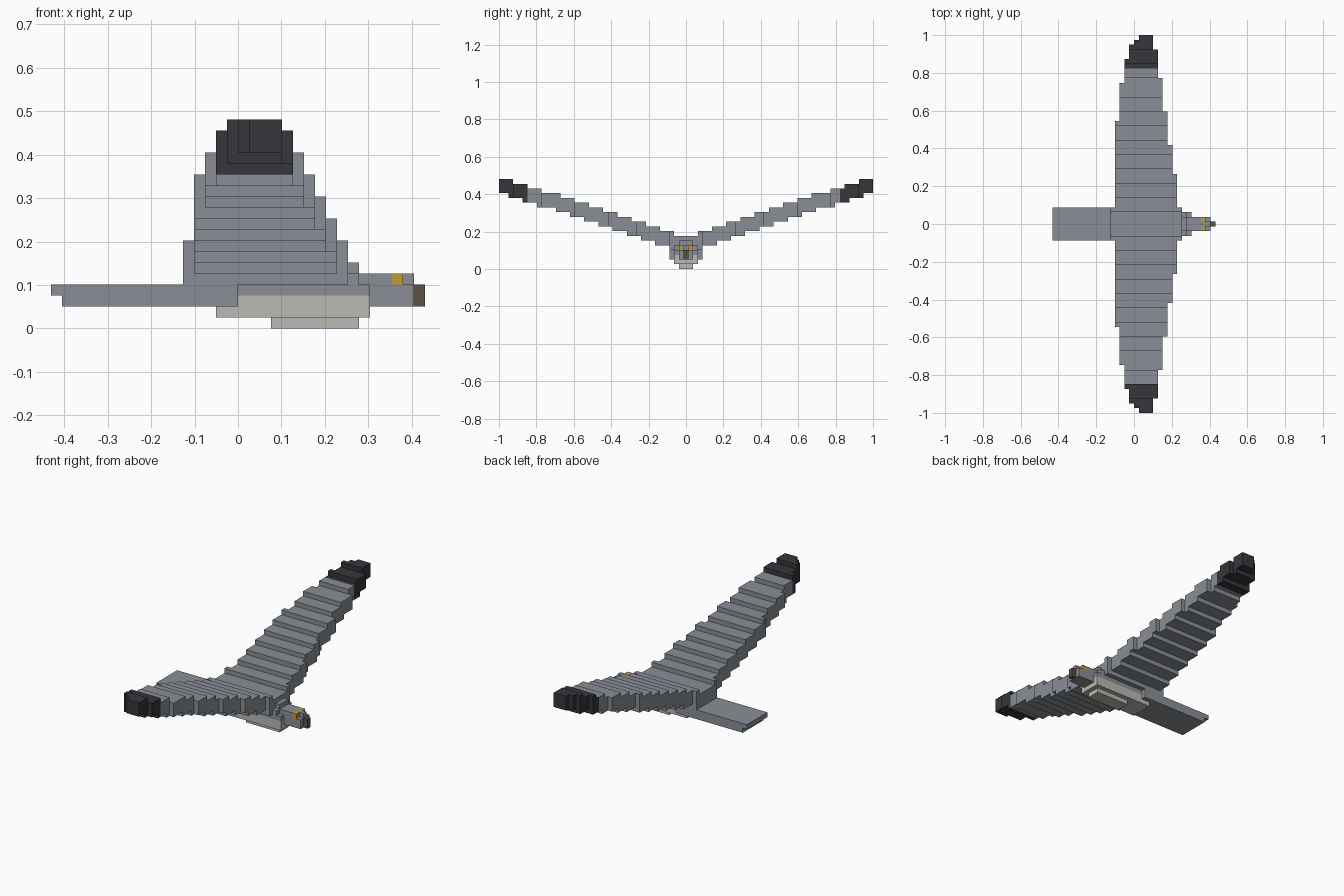
import bpy, bmesh

cube = bpy.data.objects.get("Cube")
if cube:
    bpy.data.objects.remove(cube, do_unlink=True)

V = 2 / 79  # block size


def material(name, rgb):
    m = bpy.data.materials.new(name)
    m.use_nodes = True
    m.diffuse_color = (*rgb, 1)
    b = next(n for n in m.node_tree.nodes if n.type == 'BSDF_PRINCIPLED')
    b.inputs["Base Color"].default_value = (*rgb, 1)
    b.inputs["Roughness"].default_value = 0.9
    return m


GREY = material("slate grey feathers", (0.255, 0.275, 0.305))
DARK = material("charcoal wing tips", (0.038, 0.037, 0.045))
PALE = material("pale belly", (0.50, 0.49, 0.465))
GOLD = material("golden eye", (0.53, 0.34, 0.03))
HORN = material("horn brown beak", (0.105, 0.085, 0.05))

cells = {}   # block position -> part name
colours = {}


def fill(part, mat, xs, half, zs, lo=None):
    """Fill blocks for x range, y from lo (or -half) to half inclusive, z range."""
    colours[part] = mat
    for x in range(*xs):
        for y in range(-half if lo is None else lo, half + 1):
            for z in range(*zs):
                cells[x, y, z] = part


def step(value, start, ends, sign=1):
    """Staircase: one step for every end that value has passed."""
    return start + sign * sum(value > e for e in ends)


RISE = [2, 5, 8, 11, 14, 17, 20, 23, 26, 30, 33, 36]
LEADING = [3, 10, 16, 23, 30, 36]
TRAILING = [3, 21, 29, 34, 37, 38]

# Wings: thick stepped slices that rise and taper towards the tips
for y in range(-39, 40):
    a = abs(y)
    side = "left" if y > 0 else "right"
    if y >= 33 or y <= -34:
        part, mat = side + "_wing_tip", DARK
    elif a <= 2:
        part, mat = "body", GREY
    else:
        part, mat = side + "_wing", GREY
    xs = (step(a, 12, TRAILING), step(a, 27, LEADING, -1))
    top = step(a, 7, RISE)
    bottom = step(max(a - 1, 0), 7, RISE) - 3
    fill(part, mat, xs, y, (bottom, top), lo=y)

# Tail: flat slab with a thinner end
fill("tail", GREY, (0, 17), 3, (3, 4))
fill("tail", GREY, (1, 17), 3, (2, 3))

# Body and belly
fill("body", GREY, (17, 29), 2, (3, 4))
fill("body", GREY, (27, 28), 2, (4, 5))
fill("body", GREY, (27, 28), 1, (5, 6))
fill("belly", PALE, (17, 29), 2, (2, 3))
fill("belly", PALE, (15, 29), 2, (1, 2))
fill("belly", PALE, (20, 28), 1, (0, 1))

# Head, eyes and beak
fill("head", GREY, (29, 33), 1, (2, 4))
fill("head", GREY, (28, 32), 1, (4, 5))
fill("head", GREY, (32, 33), 0, (4, 5))
fill("left_eye", GOLD, (31, 32), 1, (4, 5), lo=1)
fill("right_eye", GOLD, (31, 32), -1, (4, 5), lo=-1)
fill("beak", HORN, (33, 34), 0, (2, 4))

# Turn each part into a clean closed mesh of its outer faces
for part, mat in colours.items():
    bm = bmesh.new()
    for c in [k for k, p in cells.items() if p == part]:
        for axis in range(3):
            for d in (0, 1):
                n = list(c)
                n[axis] += 2 * d - 1
                if cells.get(tuple(n)) == part:
                    continue
                u, w = (axis + 1) % 3, (axis + 2) % 3
                corners = [(0, 0), (1, 0), (1, 1), (0, 1)]
                verts = []
                for i, j in corners if d else corners[::-1]:
                    p = list(c)
                    p[axis] += d
                    p[u] += i
                    p[w] += j
                    verts.append(bm.verts.new(((p[0] - 17) * V, (p[1] - 0.5) * V, p[2] * V)))
                bm.faces.new(verts)
    bmesh.ops.remove_doubles(bm, verts=bm.verts[:], dist=V * 0.01)
    bmesh.ops.dissolve_limit(bm, angle_limit=0.01, verts=bm.verts[:], edges=bm.edges[:])
    me = bpy.data.meshes.new(part)
    bm.to_mesh(me)
    bm.free()
    me.materials.append(mat)
    bpy.context.collection.objects.link(bpy.data.objects.new(part, me))
